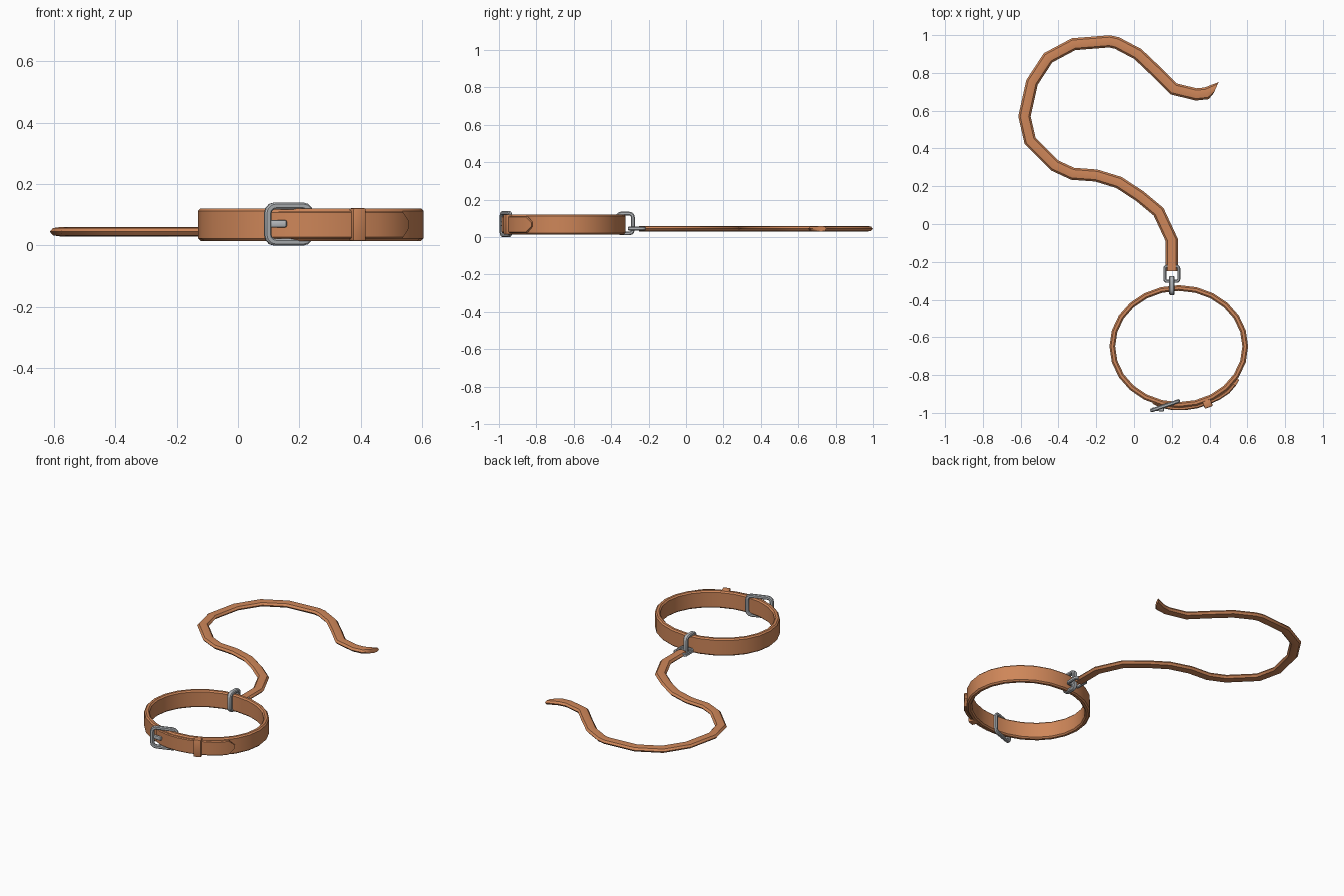
import bpy, bmesh, math
from mathutils import Matrix, Vector

if "Cube" in bpy.data.objects:
    bpy.data.objects.remove(bpy.data.objects["Cube"])

def material(name, color):
    m = bpy.data.materials.new(name)
    m.diffuse_color = color
    m.use_nodes = True
    m.node_tree.nodes["Principled BSDF"].inputs["Base Color"].default_value = m.diffuse_color
    return m

LEATHER = material("leather", (0.62, 0.24, 0.10, 1))
METAL = material("steel", (0.45, 0.47, 0.49, 1))

def finish(name, bm, mat, matrix=Matrix(), angle=42):
    bmesh.ops.recalc_face_normals(bm, faces=bm.faces[:])
    me = bpy.data.meshes.new(name)
    bm.to_mesh(me)
    bm.free()
    me.transform(matrix)
    me.materials.append(mat)
    ob = bpy.data.objects.new(name, me)
    bpy.context.collection.objects.link(ob)
    bpy.ops.object.select_all(action='DESELECT')
    ob.select_set(True)
    bpy.context.view_layer.objects.active = ob
    bpy.ops.object.shade_smooth_by_angle(angle=math.radians(angle))
    return ob

def sweep(name, path, profile, mat, closed=False, matrix=Matrix(), zscale=None, end_dir=None):
    """Sweep a (side, z) profile along a flat path with mitred corners."""
    bm = bmesh.new()
    pts = [Vector(p) for p in path]
    n, rings = len(pts), []
    for i, p in enumerate(pts):
        a = (p - pts[i - 1]).normalized() if closed or i else None
        b = (pts[(i + 1) % n] - p).normalized() if closed or i < n - 1 else None
        if b is None and end_dir:
            b = a = Vector(end_dir).normalized()
        a, b = a or b, b or a
        t = (a + b).normalized()
        k = 1 / max(t.dot(a), 0.6)
        side = Vector((-t.y, t.x)) * k
        s = zscale[i] if zscale else 1
        rings.append([bm.verts.new((p.x + side.x * u, p.y + side.y * u, v * s)) for u, v in profile])
    m = len(profile)
    for i in range(n if closed else n - 1):
        r, q = rings[i], rings[(i + 1) % n]
        for j in range(m):
            bm.faces.new((r[j], r[(j + 1) % m], q[(j + 1) % m], q[j]))
    if not closed:
        bm.faces.new(rings[0])
        bm.faces.new(rings[-1])
    return finish(name, bm, mat, matrix)

def chamfered(w, h, c):
    return [(w, h - c), (w - c, h), (c - w, h), (-w, h - c),
            (-w, c - h), (c - w, -h), (w - c, -h), (w, c - h)]

def rounded_rect(w, h, r):
    out = []
    for q, (sx, sy) in enumerate([(1, 1), (-1, 1), (-1, -1), (1, -1)]):
        for k in range(4):
            a = math.pi / 2 * (q + k / 3)
            out.append((sx * (w - r) + r * math.cos(a), sy * (h - r) + r * math.sin(a)))
    return out

def oval(deg, grow=0.0):
    a = math.radians(deg)
    return (0.237 + (0.367 + grow) * math.cos(a), -0.648 + (0.325 + grow) * math.sin(a))

def at(x, y, z, rot=Matrix()):
    return Matrix.Translation((x, y, z)) @ rot

# collar band
sweep("collar", [oval(i * 15, -0.015) for i in range(24)], chamfered(0.015, 0.053, 0.008),
      LEATHER, closed=True, matrix=at(0, 0, 0.068))

# overlapping strap end, emerging through the buckle and ending in a point
angles = [248, 255, 265, 275, 285, 295, 305, 314, 322, 328]
grow = [-0.008, 0.001, 0.004, 0.004, 0.004, 0.004, 0.007, 0.009, 0.005, 0.001]
sweep("strap_end", [oval(a, g) for a, g in zip(angles, grow)], chamfered(0.010, 0.045, 0.005),
      LEATHER, matrix=at(0, 0, 0.068), zscale=[1] * 9 + [0.25])

def block(name, size, bevel, mat, matrix):
    bm = bmesh.new()
    bmesh.ops.create_cube(bm, size=1, matrix=Matrix.Diagonal((*size, 1)))
    bmesh.ops.bevel(bm, geom=bm.edges[:], offset=bevel, segments=2, affect='EDGES', profile=0.5)
    return finish(name, bm, mat, matrix)

# keeper loop over the strap
kx, ky = oval(294, 0.008)
block("strap_keeper", (0.045, 0.040, 0.108), 0.006, LEATHER,
      at(kx, ky, 0.068, Matrix.Rotation(math.radians(21), 4, 'Z')))

# buckle frame and prong
upright = Matrix.Rotation(math.pi / 2, 4, 'X')
tilt = Matrix.Rotation(math.radians(19), 4, 'Z')
bar = chamfered(0.011, 0.010, 0.005)
sweep("buckle_frame", rounded_rect(0.072, 0.059, 0.024), bar, METAL, closed=True,
      matrix=at(0.165, -0.962, 0.070, tilt @ upright))
block("buckle_prong", (0.064, 0.018, 0.024), 0.006, METAL,
      at(0.127, -0.982, 0.071, Matrix.Rotation(math.radians(-4), 4, 'Z')))

# upright loop round the back of the collar
turn = Matrix.Rotation(math.pi / 2, 4, 'Z')
sweep("collar_ring", rounded_rect(0.041, 0.053, 0.020), chamfered(0.010, 0.014, 0.005), METAL,
      closed=True, matrix=at(0.2, -0.325, 0.073, turn @ upright))

# flat ring joining the leash
sweep("leash_ring", rounded_rect(0.037, 0.040, 0.012), chamfered(0.008, 0.010, 0.004), METAL,
      closed=True, matrix=at(0.2, -0.263, 0.046))

# leash
path = [(0.2, -0.25), (0.2, -0.085), (0.13, 0.065), (0.03, 0.148), (-0.08, 0.22), (-0.2, 0.257),
        (-0.325, 0.266), (-0.42, 0.31), (-0.55, 0.44), (-0.58, 0.57), (-0.54, 0.75), (-0.455, 0.88),
        (-0.32, 0.952), (-0.13, 0.967), (-0.09, 0.958), (0.02, 0.90), (0.12, 0.805), (0.21, 0.715),
        (0.33, 0.686), (0.385, 0.692), (0.435, 0.722)]
leash_profile = [(0.032, 0), (0.022, 0.012), (0, 0.015), (-0.022, 0.012),
                 (-0.032, 0), (-0.022, -0.012), (0, -0.015), (0.022, -0.012)]
sweep("leash", path, leash_profile, LEATHER, matrix=at(0, 0, 0.045), end_dir=(0.9, -0.4))
